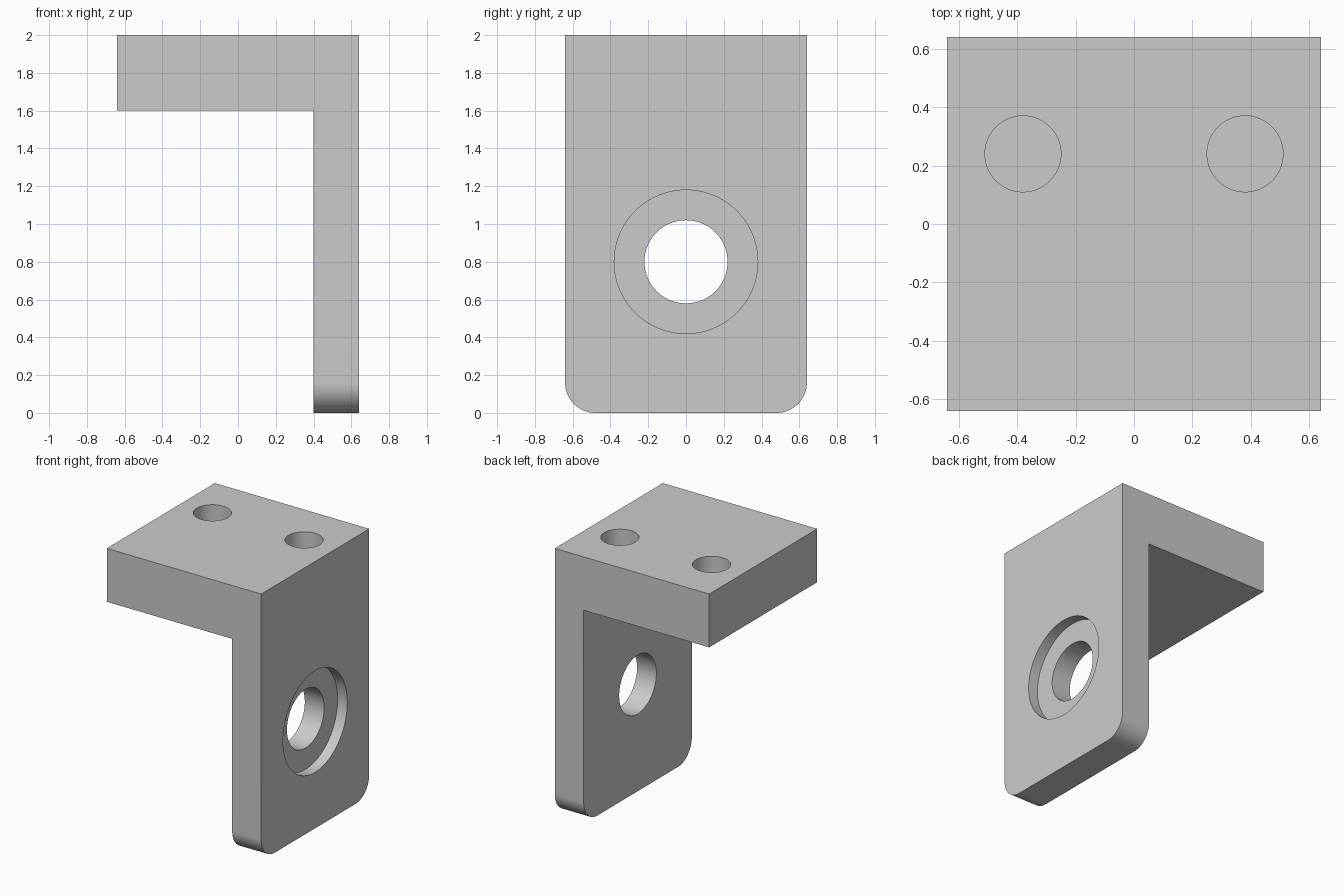
import bpy
import math
from mathutils import Matrix

cube = bpy.data.objects.get("Cube")
if cube:
    bpy.data.objects.remove(cube, do_unlink=True)

HALF, TOP = 0.64, 2.0
LEG_X, SHELF_Z = 0.40, 1.60
CORNER = 0.16

grey = bpy.data.materials.new("plain grey")
grey.use_nodes = True
colour = (0.6, 0.6, 0.6, 1)
grey.diffuse_color = colour
grey.node_tree.nodes["Principled BSDF"].inputs["Base Color"].default_value = colour


def prism(name, profile, place, depth):
    """Extrude a flat profile; place maps (u, v, w) to a point."""
    n = len(profile)
    verts = [place(u, v, w) for w in (0, depth) for u, v in profile]
    faces = [list(range(n))[::-1], list(range(n, 2 * n))]
    faces += [[i, (i + 1) % n, n + (i + 1) % n, n + i] for i in range(n)]
    mesh = bpy.data.meshes.new(name)
    mesh.from_pydata(verts, [], faces)
    mesh.materials.append(grey)
    obj = bpy.data.objects.new(name, mesh)
    bpy.context.collection.objects.link(obj)
    return obj


def cylinder(name, radius, depth, centre, axis):
    bpy.ops.mesh.primitive_cylinder_add(vertices=96, radius=radius, depth=depth)
    obj = bpy.context.object
    obj.name = name
    turn = Matrix.Rotation(math.pi / 2, 4, "Y") if axis == "x" else Matrix()
    obj.data.transform(Matrix.Translation(centre) @ turn)
    obj.data.materials.append(grey)
    return obj


def apply_boolean(target, tool, operation):
    mod = target.modifiers.new(tool.name, "BOOLEAN")
    mod.operation, mod.object, mod.solver = operation, tool, "EXACT"
    bpy.context.view_layer.objects.active = target
    bpy.ops.object.modifier_apply(modifier=mod.name)
    bpy.data.objects.remove(tool, do_unlink=True)


# L-shaped body: shelf on top, leg on the left side
body = prism("angle_bracket",
             [(-HALF, SHELF_Z), (LEG_X, SHELF_Z), (LEG_X, 0),
              (HALF, 0), (HALF, TOP), (-HALF, TOP)],
             lambda u, v, w: (u, HALF - w, v), 2 * HALF)

# Rounded lower corners of the leg
outline = [(HALF, TOP + 1), (-HALF, TOP + 1)]
for side, start in ((-1, math.pi), (1, 1.5 * math.pi)):
    for i in range(25):
        a = start + i / 24 * math.pi / 2
        outline.append((side * (HALF - CORNER) + CORNER * math.cos(a),
                        CORNER + CORNER * math.sin(a)))
rounder = prism("rounded_outline", outline,
                lambda u, v, w: (w - 1, u, v), 2)
apply_boolean(body, rounder, "INTERSECT")

# Through hole and shallow counterbore in the leg
apply_boolean(body, cylinder("leg_hole", 0.22, 1, (0.5, 0, 0.80), "x"), "DIFFERENCE")
apply_boolean(body, cylinder("counterbore", 0.38, 0.16, (HALF, 0, 0.80), "x"), "DIFFERENCE")

# Two blind holes in the shelf
for x in (-0.38, 0.38):
    apply_boolean(body, cylinder("shelf_hole", 0.13, 0.60, (x, 0.24, TOP), "z"), "DIFFERENCE")

# Smooth curved walls, keep edges sharp
bpy.ops.object.select_all(action="DESELECT")
body.select_set(True)
bpy.context.view_layer.objects.active = body
bpy.ops.object.shade_smooth_by_angle(angle=math.radians(30))
